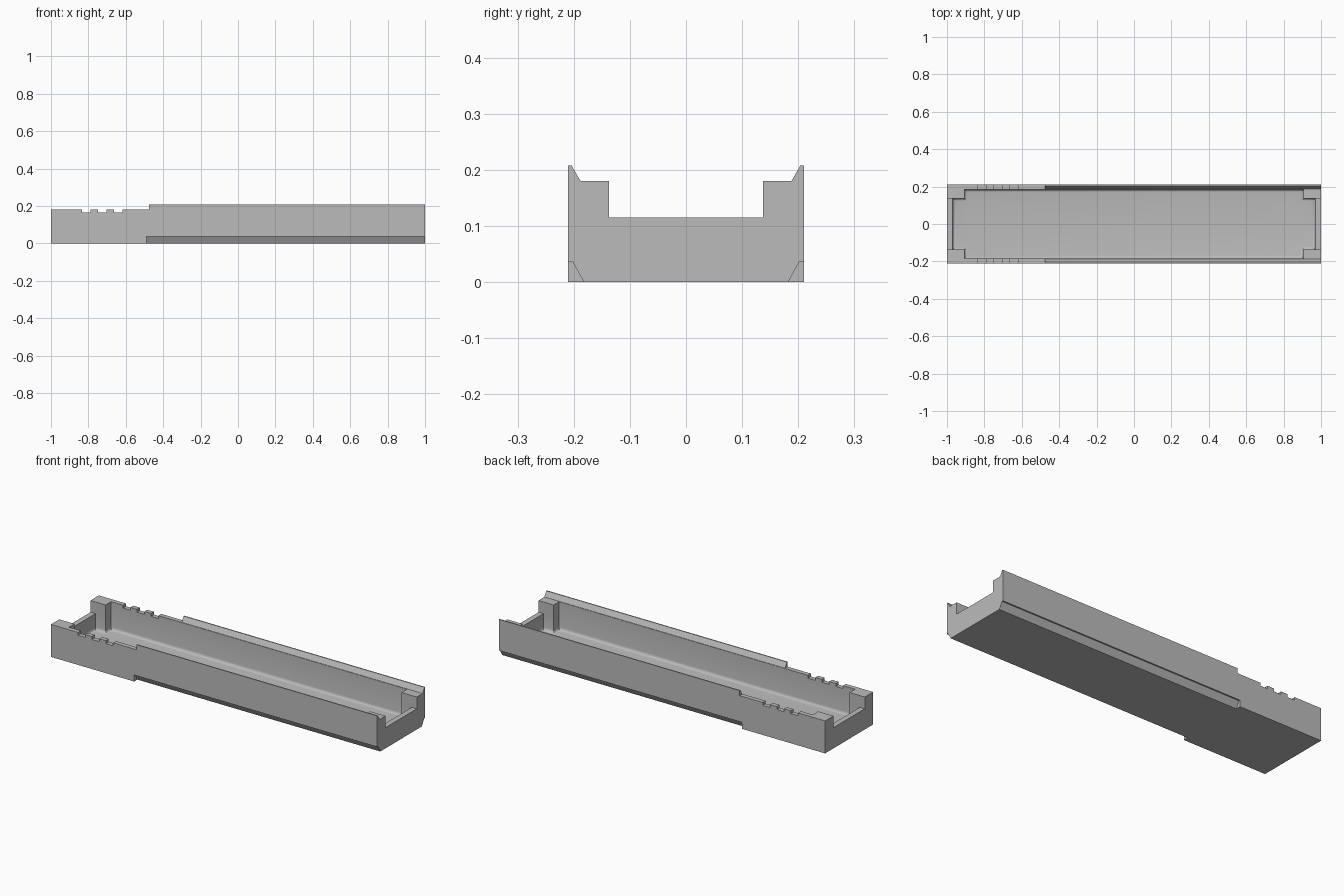
import bpy
import bmesh
from mathutils import Vector

cube = bpy.data.objects.get("Cube")
if cube:
    bpy.data.objects.remove(cube, do_unlink=True)

grey = bpy.data.materials.new("plain_grey")
grey.use_nodes = True
colour = (0.5, 0.5, 0.5, 1)
grey.diffuse_color = colour
grey.node_tree.nodes["Principled BSDF"].inputs["Base Color"].default_value = colour

HALF_WIDTH, TOP, RIM = 0.21, 0.208, 0.18


def prism(name, points, direction, fillet=0):
    """Extrude a closed outline; optionally round the edges of the first cap."""
    bm = bmesh.new()
    cap = bm.faces.new([bm.verts.new(p) for p in points])
    out = bmesh.ops.extrude_face_region(bm, geom=[cap], use_keep_orig=True)
    moved = [g for g in out["geom"] if isinstance(g, bmesh.types.BMVert)]
    bmesh.ops.translate(bm, verts=moved, vec=Vector(direction))
    bmesh.ops.recalc_face_normals(bm, faces=bm.faces[:])
    if fillet:
        bmesh.ops.bevel(bm, geom=list(cap.edges), offset=fillet, segments=4,
                        profile=0.5, affect='EDGES')
        bmesh.ops.recalc_face_normals(bm, faces=bm.faces[:])
    mesh = bpy.data.meshes.new(name)
    bm.to_mesh(mesh)
    bm.free()
    mesh.materials.append(grey)
    obj = bpy.data.objects.new(name, mesh)
    bpy.context.collection.objects.link(obj)
    return obj


def along_x(name, profile, x0, x1):
    return prism(name, [(x0, y, z) for y, z in profile], (x1 - x0, 0, 0))


def box_profile(half_y, z0, z1):
    return [(-half_y, z0), (half_y, z0), (half_y, z1), (-half_y, z1)]


def mirrored(half):
    return half + [(-y, z) for y, z in reversed(half)]


tray = along_x("tray", box_profile(HALF_WIDTH, 0, TOP), -1, 1)
cutters = []

# Lowered rim at one end, and the space between the two sloped stacking lips
cutters.append(along_x("low_rim_cutter", box_profile(0.4, RIM, 0.4), -1.2, -0.476))
cutters.append(along_x("lip_cutter", mirrored(
    [(0.188, RIM), (0.204, TOP), (0.204, 0.4)]), -0.5, 1.2))

# Cross-shaped cavity that leaves a square post in each corner, with filleted floor
quarter = [(0.97, 0.137), (0.907, 0.137), (0.907, 0.185)]
outline = quarter + [(-x, y) for x, y in reversed(quarter)]
outline += [(-x, -y) for x, y in outline]
cutters.append(prism("cavity_cutter", [(x, y, 0.025) for x, y in outline],
                     (0, 0, 0.4), fillet=0.016))

# Openings in both end walls
cutters.append(along_x("end_opening_cutter", box_profile(0.137, 0.115, 0.4), -1.2, 1.2))

# Three small notches in each side rim
for i in range(3):
    x = -0.834 + i * 0.0855
    cutters.append(along_x("rim_notch_cutter", box_profile(0.4, 0.164, 0.4), x, x + 0.045))

# Bevelled rebates under both sides that receive another tray's lips
for side in (-1, 1):
    rebate = [(0.162, -0.04), (0.182, 0), (0.202, 0.036), (0.3, 0.036), (0.3, -0.04)]
    cutters.append(along_x("rebate_cutter", [(side * y, z) for y, z in rebate], -0.49, 1.2))

bpy.ops.object.select_all(action='DESELECT')
bpy.context.view_layer.objects.active = tray
tray.select_set(True)
for cutter in cutters:
    mod = tray.modifiers.new("cut", 'BOOLEAN')
    mod.operation = 'DIFFERENCE'
    mod.solver = 'EXACT'
    mod.object = cutter
    bpy.ops.object.modifier_apply(modifier=mod.name)
    bpy.data.objects.remove(cutter, do_unlink=True)

bpy.ops.object.shade_smooth_by_angle(angle=0.52)
